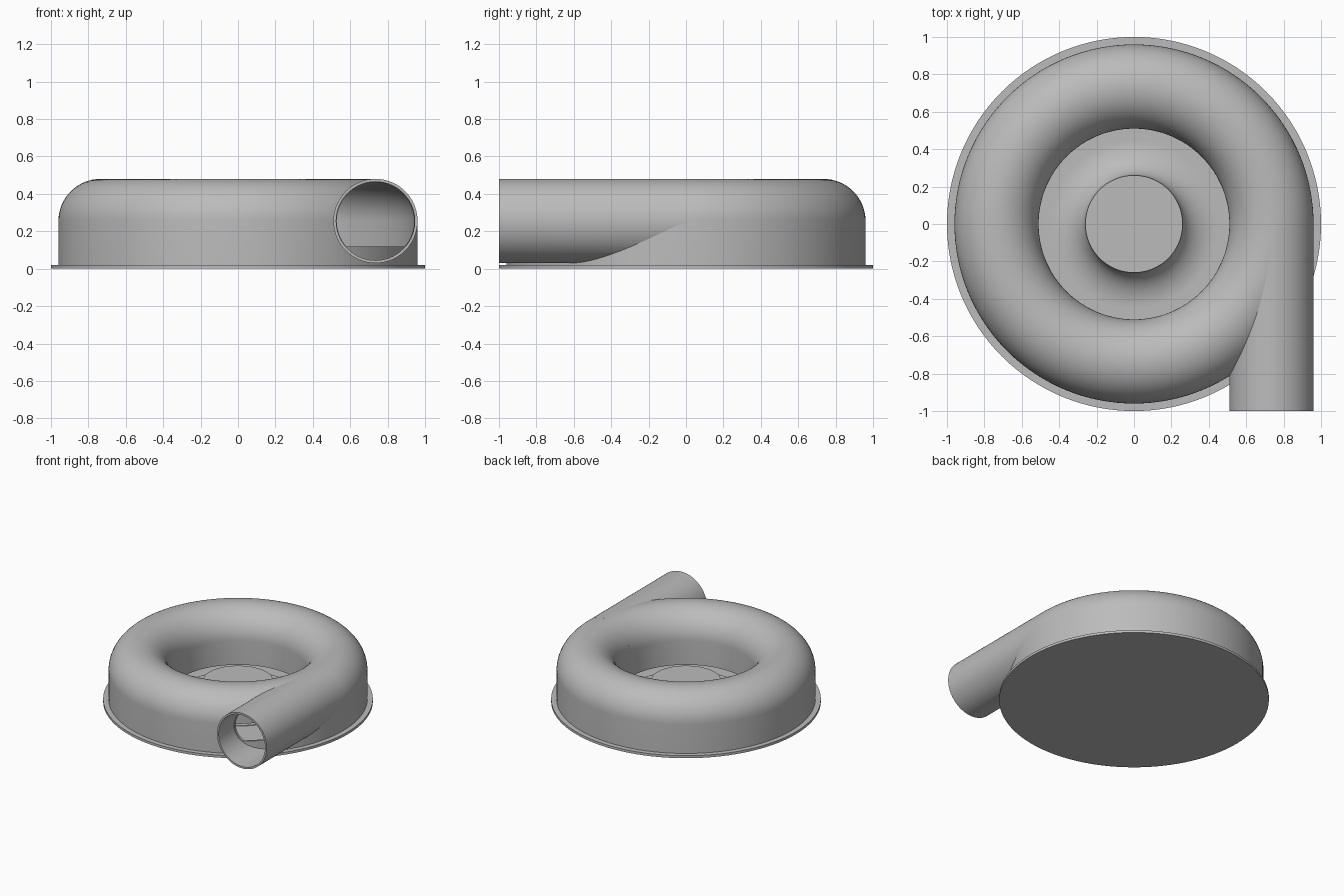
import bpy, bmesh, math
from mathutils import Matrix, Vector

cube = bpy.data.objects.get("Cube")
if cube:
    bpy.data.objects.remove(cube, do_unlink=True)

grey = bpy.data.materials.new("light_grey")
grey.use_nodes = True
colour = (0.5, 0.5, 0.5, 1)
grey.diffuse_color = colour
grey.node_tree.nodes["Principled BSDF"].inputs["Base Color"].default_value = colour

RING, MID, TUBE, WALL = 0.735, 0.255, 0.225, 0.015
BASE_TOP, LIP, SILL = 0.02, 0.06, 0.12


def finish(name, bm):
    bmesh.ops.remove_doubles(bm, verts=bm.verts, dist=0.0001)
    bmesh.ops.recalc_face_normals(bm, faces=bm.faces)
    mesh = bpy.data.meshes.new(name)
    bm.to_mesh(mesh)
    bm.free()
    mesh.materials.append(grey)
    ob = bpy.data.objects.new(name, mesh)
    bpy.context.collection.objects.link(ob)
    return ob


def smooth(ob):
    bpy.ops.object.select_all(action='DESELECT')
    ob.select_set(True)
    bpy.context.view_layer.objects.active = ob
    bpy.ops.object.shade_smooth_by_angle(angle=math.radians(30))


def revolve(name, profile, closed=False, steps=128):
    """Turn an (r, z) profile around the z axis."""
    bm = bmesh.new()
    vs = [bm.verts.new((r, 0, z)) for r, z in profile]
    edges = [bm.edges.new(p) for p in zip(vs, vs[1:])]
    if closed:
        edges.append(bm.edges.new((vs[-1], vs[0])))
    bmesh.ops.spin(bm, geom=vs + edges, cent=(0, 0, 0), axis=(0, 0, 1),
                   angle=2 * math.pi, steps=steps, use_merge=True)
    return finish(name, bm)


def extrude_y(name, outline, y0, y1):
    """Extrude an (x, z) outline along y."""
    bm = bmesh.new()
    face = bm.faces.new([bm.verts.new((x, y0, z)) for x, z in outline])
    ext = bmesh.ops.extrude_face_region(bm, geom=[face])
    bmesh.ops.translate(bm, vec=(0, y1 - y0, 0),
                        verts=[v for v in ext["geom"] if isinstance(v, bmesh.types.BMVert)])
    return finish(name, bm)


def circle(radius, n=96):
    return [(RING + radius * math.cos(2 * math.pi * i / n),
             MID + radius * math.sin(2 * math.pi * i / n)) for i in range(n)]


def dome(radius, n=32):
    """Upper half of the duct section, from the outside inwards."""
    return [(RING + radius * math.cos(math.pi * i / n),
             MID + radius * math.sin(math.pi * i / n)) for i in range(n + 1)]


def cut(ob, cutter):
    mod = ob.modifiers.new("cut", 'BOOLEAN')
    mod.operation = 'DIFFERENCE'
    mod.solver = 'EXACT'
    mod.object = cutter
    bpy.context.view_layer.objects.active = ob
    bpy.ops.object.modifier_apply(modifier=mod.name)
    bpy.data.objects.remove(cutter, do_unlink=True)


# Base plate
base = revolve("base_plate", [(0, 0), (1, 0), (1, BASE_TOP), (0, BASE_TOP)])

# Scroll housing: thin domed ring, open underneath
inner_r = TUBE - WALL
profile = ([(RING + TUBE, 0.01)] + dome(TUBE) + [(RING - TUBE, LIP), (RING - inner_r, LIP)]
           + dome(inner_r)[::-1] + [(RING + inner_r, 0.01)])
housing = revolve("scroll_housing", profile, closed=True)

# Outlet opening with a flat sill
opening = [(x, max(z, SILL)) for x, z in circle(0.207)]
opening = [p for i, p in enumerate(opening)
           if p[1] > SILL or opening[i - 1][1] > SILL
           or opening[(i + 1) % len(opening)][1] > SILL]
cut(housing, extrude_y("opening_cutter", opening, -1.2, -0.02))

# Outlet pipe, trimmed where it enters the housing
pipe = extrude_y("outlet_pipe", circle(TUBE), -1, 0)
cut(pipe, extrude_y("bore_cutter", circle(inner_r), -1.2, 0.2))
mid_r = TUBE - WALL / 2
core = [(RING + mid_r, -0.1)] + dome(mid_r) + [(RING - mid_r, -0.1)]
cut(pipe, revolve("core_cutter", core, closed=True))

# Hub with a concave flare running out to the floor
flare = [(0.45 - 0.19 * math.cos(a), 0.17 - 0.145 * math.sin(a))
         for a in (math.pi / 2 * i / 16 for i in range(17))]
hub = revolve("hub", [(0, 0.17)] + flare + [(0.48, 0.025), (0.48, 0.01), (0, 0.01)])

for part in (base, housing, pipe, hub):
    smooth(part)
